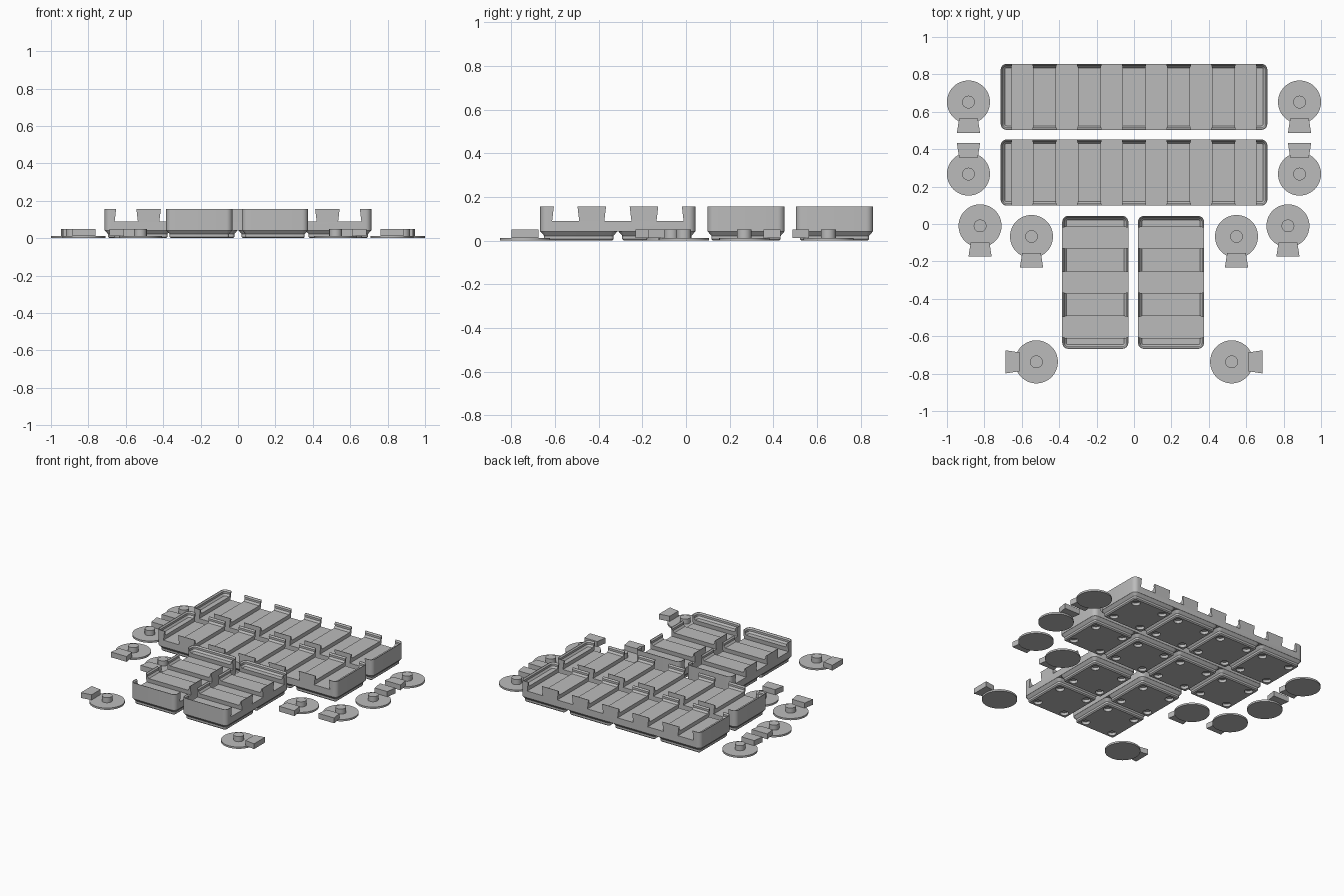
import bpy, bmesh, math
from mathutils import Matrix, Vector

if "Cube" in bpy.data.objects:
    bpy.data.objects.remove(bpy.data.objects["Cube"], do_unlink=True)

GREY = (0.5, 0.5, 0.5, 1)
grey = bpy.data.materials.new("plain grey")
grey.use_nodes = True
grey.diffuse_color = GREY
grey.node_tree.nodes["Principled BSDF"].inputs["Base Color"].default_value = GREY

PITCH, CLEAR, RADIUS = 0.3575, 0.004, 0.032
FOOT_TOP, FLOOR, SLOT_FLOOR, TOP = 0.043, 0.12, 0.09, 0.156
SLOT_STEP = 0.239


def finish(bm, name, material=True):
    bmesh.ops.recalc_face_normals(bm, faces=bm.faces[:])
    mesh = bpy.data.meshes.new(name)
    bm.to_mesh(mesh)
    bm.free()
    obj = bpy.data.objects.new(name, mesh)
    bpy.context.collection.objects.link(obj)
    if material:
        mesh.materials.append(grey)
    return obj


def rounded_ring(bm, cx, cy, hx, hy, r, z, steps=6):
    """Ring of vertices around a rounded rectangle."""
    ring = []
    for q, (sx, sy) in enumerate([(1, 1), (-1, 1), (-1, -1), (1, -1)]):
        for i in range(steps + 1):
            a = math.pi / 2 * (q + i / steps)
            ring.append(bm.verts.new((cx + sx * (hx - r) + r * math.cos(a),
                                      cy + sy * (hy - r) + r * math.sin(a), z)))
    return ring


def loft(bm, cx, cy, hx, hy, profile):
    """Closed solid through rounded rectangles given as (inset, height)."""
    rings = [rounded_ring(bm, cx, cy, hx - d, hy - d, max(RADIUS - d, 0.004), z)
             for d, z in profile]
    for a, b in zip(rings, rings[1:]):
        for i in range(len(a)):
            j = (i + 1) % len(a)
            bm.faces.new((a[i], a[j], b[j], b[i]))
    bm.faces.new(rings[0])
    bm.faces.new(rings[-1])


def prism(bm, outline, z0, z1):
    low = [bm.verts.new((x, y, z0)) for x, y in outline]
    high = [bm.verts.new((x, y, z1)) for x, y in outline]
    bm.faces.new(low)
    bm.faces.new(high)
    for i in range(len(low)):
        j = (i + 1) % len(low)
        bm.faces.new((low[i], low[j], high[j], high[i]))


def cylinder(bm, x, y, z0, z1, r, segments):
    bmesh.ops.create_cone(bm, cap_ends=True, segments=segments, radius1=r, radius2=r,
                          depth=z1 - z0, matrix=Matrix.Translation((x, y, (z0 + z1) / 2)))


def cut(obj, cutter):
    mod = obj.modifiers.new("cut", 'BOOLEAN')
    mod.operation, mod.solver, mod.object = 'DIFFERENCE', 'EXACT', cutter
    bpy.context.view_layer.objects.active = obj
    bpy.ops.object.modifier_apply(modifier=mod.name)
    bpy.data.objects.remove(cutter, do_unlink=True)


def smooth(obj):
    bpy.ops.object.select_all(action='DESELECT')
    obj.select_set(True)
    bpy.context.view_layer.objects.active = obj
    bpy.ops.object.shade_smooth_by_angle(angle=math.radians(25))


def tray(name, x, y, units, slots, turned=False):
    place = Matrix.Translation((x, y, 0)) @ Matrix.Rotation(math.pi / 2 if turned else 0, 4, 'Z')
    half_x, half_y = units * PITCH / 2 - CLEAR / 2, PITCH / 2 - CLEAR / 2

    # Filled body with a stepped stacking lip
    bm = bmesh.new()
    loft(bm, 0, 0, half_x, half_y,
         [(0, FOOT_TOP - 0.001), (0, TOP), (0.004, TOP), (0.016 - 0.004, TOP - 0.009),
          (0.012, TOP - 0.023), (0.022, FLOOR)])
    body = finish(bm, name + "_body")

    # Dovetail slots across the body, wider at the bottom
    bm = bmesh.new()
    for i in range(slots):
        c = (i - (slots - 1) / 2) * SLOT_STEP
        section = [(c - 0.062, SLOT_FLOOR), (c + 0.062, SLOT_FLOOR),
                   (c + 0.053, TOP + 0.01), (c - 0.053, TOP + 0.01)]
        ends = [[bm.verts.new((px, s * PITCH, pz)) for px, pz in section] for s in (-1, 1)]
        for end in ends:
            bm.faces.new(end)
        for k in range(4):
            m = (k + 1) % 4
            bm.faces.new((ends[0][k], ends[0][m], ends[1][m], ends[1][k]))
    cut(body, finish(bm, "slot_cutter", False))

    # Chamfered feet with round sockets in the corners
    feet_bm, hole_bm = bmesh.new(), bmesh.new()
    for i in range(units):
        c = (i - (units - 1) / 2) * PITCH
        loft(feet_bm, c, 0, half_y, half_y,
             [(0.025, 0), (0.018, 0.007), (0.018, 0.022), (0, FOOT_TOP)])
        for sx in (-1, 1):
            for sy in (-1, 1):
                cylinder(hole_bm, c + sx * 0.111, sy * 0.111, -0.01, 0.02, 0.028, 24)
    feet = finish(feet_bm, name + "_feet")
    cut(feet, finish(hole_bm, "socket_cutter", False))

    for obj in (body, feet):
        smooth(obj)
        obj.matrix_world = place


def token(name, x, y, turn):
    # Thin disc, central hub and dovetail tab pointing to local -y
    bm = bmesh.new()
    cylinder(bm, 0, 0, 0, 0.013, 0.115, 64)
    cylinder(bm, 0, 0, 0.012, 0.05, 0.034, 32)
    prism(bm, [(-0.05, -0.088), (0.05, -0.088), (0.062, -0.165), (-0.062, -0.165)],
          0.012, 0.05)
    obj = finish(bm, name)
    smooth(obj)
    obj.matrix_world = Matrix.Translation((x, y, 0)) @ Matrix.Rotation(math.radians(turn), 4, 'Z')


tray("back_long_tray", 0, 0.68, 4, 6)
tray("middle_long_tray", 0, 0.275, 4, 6)
tray("right_short_tray", -0.207, -0.312, 2, 3, True)
tray("left_short_tray", 0.198, -0.312, 2, 3, True)

# Loose tokens, arranged on both sides
spots = [("back", 0.885, 0.652, 0), ("middle", 0.885, 0.267, 180),
         ("outer", 0.823, -0.01, 0), ("inner", 0.548, -0.067, 0),
         ("front", 0.522, -0.737, 90)]
for label, x, y, turn in spots:
    token("left_" + label + "_token", x, y, turn)
    token("right_" + label + "_token", -x, y, -turn)
